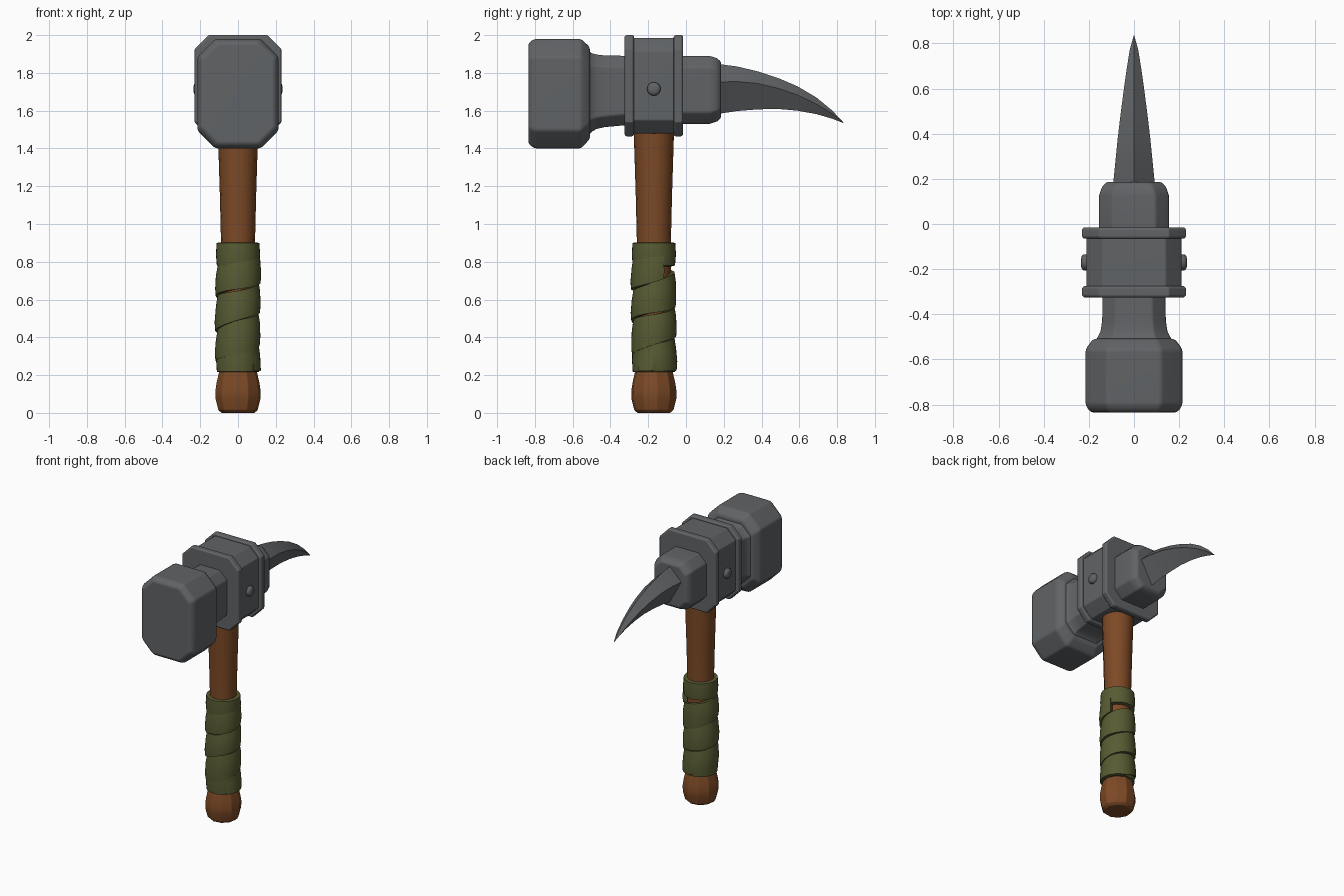
import bpy, bmesh, math

if "Cube" in bpy.data.objects:
    bpy.data.objects.remove(bpy.data.objects["Cube"])

HY = -0.17  # handle axis position along y


def material(name, rgb):
    m = bpy.data.materials.new(name)
    m.diffuse_color = (*rgb, 1)
    m.use_nodes = True
    m.node_tree.nodes["Principled BSDF"].inputs["Base Color"].default_value = m.diffuse_color
    return m


steel = material("dark_steel", (0.118, 0.125, 0.132))
wood = material("brown_wood", (0.205, 0.068, 0.019))
cloth = material("olive_cloth", (0.097, 0.104, 0.033))


def rings_object(name, rings, mat, caps=True, closed=True, bevel=0, angle=35):
    """Skin a list of equally long point rings."""
    bm = bmesh.new()
    vs = [[bm.verts.new(p) for p in r] for r in rings]
    n = len(vs[0])
    for a, b in zip(vs, vs[1:]):
        for i in range(n if closed else n - 1):
            j = (i + 1) % n
            bm.faces.new((a[i], a[j], b[j], b[i]))
    if caps:
        bm.faces.new(vs[0])
        bm.faces.new(vs[-1])
    bmesh.ops.remove_doubles(bm, verts=bm.verts, dist=1e-5)
    bmesh.ops.recalc_face_normals(bm, faces=bm.faces)
    me = bpy.data.meshes.new(name)
    bm.to_mesh(me)
    bm.free()
    me.materials.append(mat)
    ob = bpy.data.objects.new(name, me)
    bpy.context.collection.objects.link(ob)
    bpy.ops.object.select_all(action='DESELECT')
    ob.select_set(True)
    bpy.context.view_layer.objects.active = ob
    if bevel:
        mod = ob.modifiers.new("soft_edges", 'BEVEL')
        mod.width, mod.segments = bevel, 2
        mod.limit_method, mod.angle_limit = 'ANGLE', math.radians(25)
        bpy.ops.object.modifier_apply(modifier=mod.name)
    bpy.ops.object.shade_smooth_by_angle(angle=math.radians(angle))
    if bevel:
        ob.modifiers.new("flat_normals", 'WEIGHTED_NORMAL').keep_sharp = True
    return ob


def octagon(y, w, z0, z1, c):
    """Chamfered rectangle across the head."""
    return [(w, y, z0 + c), (w, y, z1 - c), (w - c, y, z1), (c - w, y, z1),
            (-w, y, z1 - c), (-w, y, z0 + c), (c - w, y, z0), (w - c, y, z0)]


def block(name, sections, bevel):
    return rings_object(name, [octagon(*s) for s in sections], steel, bevel=bevel)


def turned(name, profile, sides, mat, angle, turn=0.0, bevel=0):
    """Lathe (radius, z) points around the handle axis."""
    rings = [[(r * math.cos(turn + math.tau * i / sides),
               HY + r * math.sin(turn + math.tau * i / sides), z)
              for i in range(sides)] for r, z in profile]
    return rings_object(name, rings, mat, angle=angle, bevel=bevel)


# Hammer face and neck
block("hammer_face", [
    (-0.835, 0.192, 1.425, 1.958, 0.085), (-0.802, 0.215, 1.40, 1.98, 0.095),
    (-0.555, 0.215, 1.40, 1.98, 0.095), (-0.508, 0.18, 1.452, 1.935, 0.08)], 0.014)
block("neck", [
    (-0.52, 0.176, 1.465, 1.92, 0.075), (-0.50, 0.160, 1.487, 1.905, 0.066),
    (-0.475, 0.148, 1.503, 1.897, 0.06), (-0.43, 0.141, 1.513, 1.892, 0.058),
    (-0.30, 0.138, 1.525, 1.89, 0.058)], 0.008)

# Collar with two raised rims
block("collar", [(-0.30, 0.21, 1.48, 1.985, 0.07), (-0.04, 0.21, 1.48, 1.985, 0.07)], 0.006)
for name, y in (("front_rim", -0.325), ("rear_rim", -0.065)):
    block(name, [(y, 0.222, 1.472, 1.994, 0.072), (y + 0.009, 0.23, 1.464, 2.0, 0.075),
                 (y + 0.041, 0.23, 1.464, 2.0, 0.075), (y + 0.05, 0.222, 1.472, 1.994, 0.072)], 0.004)

# Socket behind the collar
block("spike_socket", [
    (-0.04, 0.155, 1.53, 1.89, 0.06), (0.125, 0.155, 1.53, 1.89, 0.06),
    (0.165, 0.142, 1.543, 1.877, 0.057), (0.186, 0.122, 1.562, 1.858, 0.05)], 0.01)

# Curved spike with four sharp ridges: y, half width, top, side ridge, bottom
spike = [(0.17, 0.093, 1.847, 1.752, 1.583), (0.27, 0.083, 1.834, 1.754, 1.598),
         (0.38, 0.072, 1.808, 1.744, 1.607), (0.49, 0.059, 1.772, 1.718, 1.609),
         (0.59, 0.046, 1.729, 1.683, 1.600), (0.69, 0.032, 1.670, 1.635, 1.582),
         (0.775, 0.018, 1.600, 1.582, 1.557), (0.835, 0.001, 1.536, 1.535, 1.534)]
rings_object("spike", [[(w, y, s), (0, y, t), (-w, y, s), (0, y, b)]
                       for y, w, t, s, b in spike], steel, angle=20)

# Rivets on both sides of the collar
for name, side in (("right_rivet", 1), ("left_rivet", -1)):
    rings_object(name, [[(side * x, HY + r * math.cos(math.tau * i / 16),
                          1.715 + r * math.sin(math.tau * i / 16)) for i in range(16)]
                        for x, r in ((0.20, 0.036), (0.222, 0.036), (0.231, 0.029), (0.235, 0.016))],
                 steel, angle=50)

# Wooden handle and faceted pommel
turned("handle", [(0.088, 0.15), (0.09, 0.9), (0.096, 1.15), (0.107, 1.5)], 16, wood, 30)
turned("pommel", [(0.088, 0.0), (0.106, 0.016), (0.121, 0.075), (0.122, 0.115),
                  (0.115, 0.16), (0.1, 0.225)], 10, wood, 30, turn=0.15, bevel=0.004)

# Cloth rings at both ends of the grip
turned("lower_wrap", [(0.09, 0.214), (0.112, 0.218), (0.116, 0.28), (0.112, 0.345),
                      (0.09, 0.35)], 32, cloth, 40)
turned("upper_wrap", [(0.09, 0.775), (0.112, 0.78), (0.117, 0.84), (0.113, 0.9),
                      (0.088, 0.903)], 32, cloth, 40)

# Spiral cloth strip, overlapping with a few narrow gaps
PITCH, STEPS, TURNS = 0.17, 128, 3.2
strip = []
for k in range(STEPS + 1):
    t = k / STEPS * TURNS
    a = math.tau * t - math.pi / 4
    z = 0.25 + PITCH * t
    half = 0.083 + 0.008 * math.sin(a * 1.4 + 1.0)
    lean = 0.003 * math.sin(a * 0.8)
    section = [(0.086, -half), (0.118 + lean, -half), (0.121 + lean, -half * 0.5),
               (0.117, half * 0.4), (0.109, half), (0.086, half)]
    strip.append([(r * math.cos(a), HY + r * math.sin(a), min(max(z + h, 0.222), 0.895))
                  for r, h in section])
rings_object("spiral_wrap", strip, cloth, angle=40)
